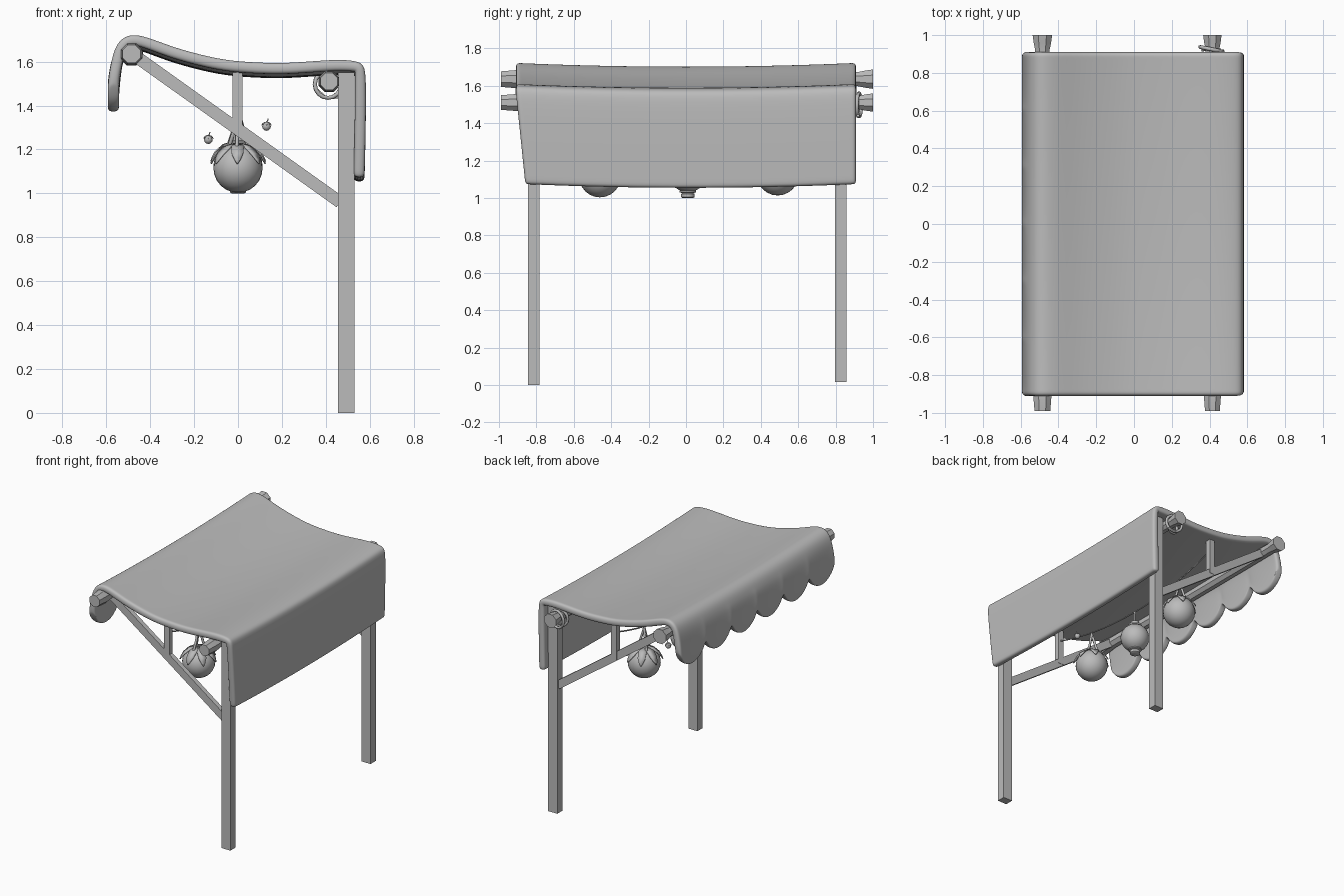
import bpy, bmesh, math
from mathutils import Vector, Matrix

if "Cube" in bpy.data.objects:
    bpy.data.objects.remove(bpy.data.objects["Cube"])

grey = bpy.data.materials.new("plain_grey")
grey.diffuse_color = (0.5, 0.5, 0.5, 1)
grey.use_nodes = True
grey.node_tree.nodes["Principled BSDF"].inputs["Base Color"].default_value = grey.diffuse_color


def make(name, bm, smooth=None):
    bmesh.ops.recalc_face_normals(bm, faces=bm.faces)
    me = bpy.data.meshes.new(name)
    bm.to_mesh(me)
    bm.free()
    ob = bpy.data.objects.new(name, me)
    bpy.context.collection.objects.link(ob)
    me.materials.append(grey)
    if smooth:
        bpy.ops.object.select_all(action='DESELECT')
        ob.select_set(True)
        bpy.context.view_layer.objects.active = ob
        bpy.ops.object.shade_smooth_by_angle(angle=math.radians(smooth))
    return ob


def bar(name, a, b, w, d):
    """Straight timber in the xz plane from a to b, w wide, d deep along y."""
    a, b = Vector(a), Vector(b)
    t = (b - a).normalized()
    side = t.cross(Vector((0, 1, 0)))
    bm = bmesh.new()
    bmesh.ops.create_cube(bm, size=1)
    m = Matrix((side * w, Vector((0, d, 0)), t * (b - a).length)).transposed().to_4x4()
    bm.transform(Matrix.Translation((a + b) / 2) @ m)
    return make(name, bm)


def lathe(name, profile, n, matrix, smooth=40):
    """Turned solid from (radius, height) pairs, closed at both ends."""
    bm = bmesh.new()
    rings = [[bm.verts.new((r * math.cos(2 * math.pi * (k + .5) / n),
                            r * math.sin(2 * math.pi * (k + .5) / n), z))
              for k in range(n)] for r, z in profile]
    for p, q in zip(rings, rings[1:]):
        for k in range(n):
            bm.faces.new((p[k], p[(k + 1) % n], q[(k + 1) % n], q[k]))
    bm.faces.new(rings[0][::-1])
    bm.faces.new(rings[-1])
    bm.transform(matrix)
    return make(name, bm, smooth)


def rope(name, pts, r, cyclic=False):
    cu = bpy.data.curves.new(name, 'CURVE')
    cu.dimensions = '3D'
    cu.bevel_depth, cu.bevel_resolution, cu.use_fill_caps = r, 1, True
    sp = cu.splines.new('POLY')
    sp.points.add(len(pts) - 1)
    for p, c in zip(sp.points, pts):
        p.co = (*c, 1)
    sp.use_cyclic_u = cyclic
    cu.materials.append(grey)
    ob = bpy.data.objects.new(name, cu)
    bpy.context.collection.objects.link(ob)


# Cloth canopy: draped profile swept along y, with a scalloped left flap
profile = [(-.592, 1.37), (-.593, 1.395), (-.592, 1.45), (-.586, 1.52), (-.577, 1.59),
           (-.565, 1.65), (-.54, 1.70), (-.49, 1.727), (-.42, 1.716), (-.3, 1.668),
           (-.17, 1.632), (-.05, 1.606), (.08, 1.597), (.2, 1.593), (.33, 1.602),
           (.45, 1.611), (.53, 1.606), (.57, 1.592), (.583, 1.55), (.583, 1.4),
           (.58, 1.22), (.577, 1.105), (.576, 1.072)]
COLS, SCALLOPS, HALF = 60, 6, 0.91
bm = bmesh.new()
grid = []
for x, z in profile:
    row = []
    for j in range(COLS + 1):
        f = j / COLS
        y = -HALF + 2 * HALF * f
        zz = z
        if x < -.55 and z < 1.62:                       # scalloped hem
            hem = 1.49 - .12 * abs(math.sin(math.pi * SCALLOPS * f)) ** .6
            zz = 1.62 + (z - 1.62) * (1.62 - hem) / .25
        else:
            zz -= .02 * (1 - (y / HALF) ** 2)           # gentle sag
        if x > .5 and z < 1.56:                         # front edge of right flap slants
            y += .05 * (1.56 - z) / .49 * (1 - f)
        row.append(bm.verts.new((x, y, zz)))
    grid.append(row)
for p, q in zip(grid, grid[1:]):
    for j in range(COLS):
        bm.faces.new((p[j], q[j], q[j + 1], p[j + 1]))
canopy = make("canopy", bm, 60)
if canopy.data.polygons[COLS * 12].normal.z < 0:
    canopy.data.flip_normals()
sol = canopy.modifiers.new("thickness", 'SOLIDIFY')
sol.thickness, sol.offset = .05, -1
sub = canopy.modifiers.new("soft", 'SUBSURF')
sub.levels = sub.render_levels = 2
canopy.data.polygons.foreach_set("use_smooth", [True] * len(canopy.data.polygons))

# Two log beams with flared ends
for name, x, z, s in (("left_beam", -.485, 1.635, 1), ("right_beam", .415, 1.51, .94)):
    prof = [(.045, -.99), (.053, -.9), (.042, -.8), (.042, .8), (.041, .92), (.05, .96), (.056, 1.0)]
    lathe(name, [(r * s, h) for r, h in prof], 8,
          Matrix.Translation((x, 0, z)) @ Matrix.Rotation(-math.pi / 2, 4, 'X'))

# Posts, diagonal braces and short struts at both ends
for end, y, foot in (("front", -.815, 0), ("back", .828, .015)):
    bar(end + "_post", (.4925, y, foot), (.4925, y, 1.55), .075, .062)
    bar(end + "_brace", (-.46, y, 1.62), (.465, y, .96), .056, .035)
    bar(end + "_strut", (-.002, y, 1.28), (-.002, y, 1.55), .045, .04)


# Sagging garland line between the struts
def line_z(y):
    return 1.34 + .13 * (y / .82) ** 2


rope("garland_line", [(0, -.82 + .082 * i, line_z(-.82 + .082 * i)) for i in range(21)], .005)


def calyx(name, centre, size):
    """Star of drooping leaves over a fruit of the given radius."""
    bm = bmesh.new()
    shape = [(.1, 1.07, .12), (.6, .92, .26), (.95, .62, .24), (1.12, .36, .12), (1.2, .2, .02)]
    for k in range(7):
        a = 2 * math.pi * k / 7 + .2
        out = Vector((math.cos(a), math.sin(a), 0))
        side = Vector((-out.y, out.x, 0))
        rows = []
        for r, h, w in shape:
            c = Vector(centre) + out * r * size + Vector((0, 0, h * size))
            rows.append([bm.verts.new(c + side * w * size * s) for s in (-1, 1)])
        for p, q in zip(rows, rows[1:]):
            bm.faces.new((p[0], q[0], q[1], p[1]))
    ob = make(name, bm, 40)
    ob.modifiers.new("thickness", 'SOLIDIFY').thickness = .06 * size


def ball(name, centre, r, segs=24):
    bm = bmesh.new()
    bmesh.ops.create_uvsphere(bm, u_segments=segs, v_segments=segs // 2, radius=r)
    bm.transform(Matrix.Translation(centre))
    make(name, bm, 60)


# Round hanging fruits with leaves and three cords each
for end, y, z in (("front", -.46, 1.115), ("back", .49, 1.125)):
    ball(end + "_fruit", (0, y, z), .112)
    calyx(end + "_fruit_leaves", (0, y, z), .108)
    top = line_z(y) - .01
    for k in range(3):
        a = 2.1 * k + .4
        rope(f"{end}_fruit_cord_{k}", [(.055 * math.cos(a), y + .055 * math.sin(a), z + .09),
                                       (.03 * math.cos(a), y + .03 * math.sin(a), z + .15),
                                       (0, y, top)], .009)

# Middle lantern: globe with collars at top and bottom
globe = [(.1 * math.cos(t), 1.13 + .1 * math.sin(t))
         for t in [math.radians(-66 + 12 * i) for i in range(12)]]
lathe("lantern", [(.03, 1.0), (.036, 1.004), (.036, 1.022), (.03, 1.026), (.045, 1.03),
                  (.045, 1.038)] + globe + [(.045, 1.222), (.045, 1.235), (.03, 1.24),
                                            (.03, 1.255)], 24, Matrix.Translation((0, .01, 0)))
rope("lantern_cord", [(0, .01, 1.25), (0, .01, 1.345)], .007)

# Two small berries with leaves and stalks
for end, c in (("front", (.13, -.46, 1.305)), ("back", (-.135, .4, 1.245))):
    ball(end + "_berry", c, .02, 12)
    calyx(end + "_berry_leaves", c, .02)
    rope(end + "_berry_stalk", [(c[0], c[1], c[2] + .015), (c[0] + .008, c[1], c[2] + .035)], .003)

# Rope lashing round the right beam at the back
for k, (y, tilt) in enumerate(((.9, .25), (.925, -.2))):
    rope(f"lashing_{k}", [(.41 + .06 * math.cos(t), y + tilt * .06 * math.cos(t),
                           1.497 + .062 * math.sin(t))
                          for t in [math.pi * i / 8 for i in range(16)]], .01, True)
rope("lashing_tail", [(.36, .92, 1.47), (.40, .93, 1.435), (.46, .92, 1.44)], .008)
